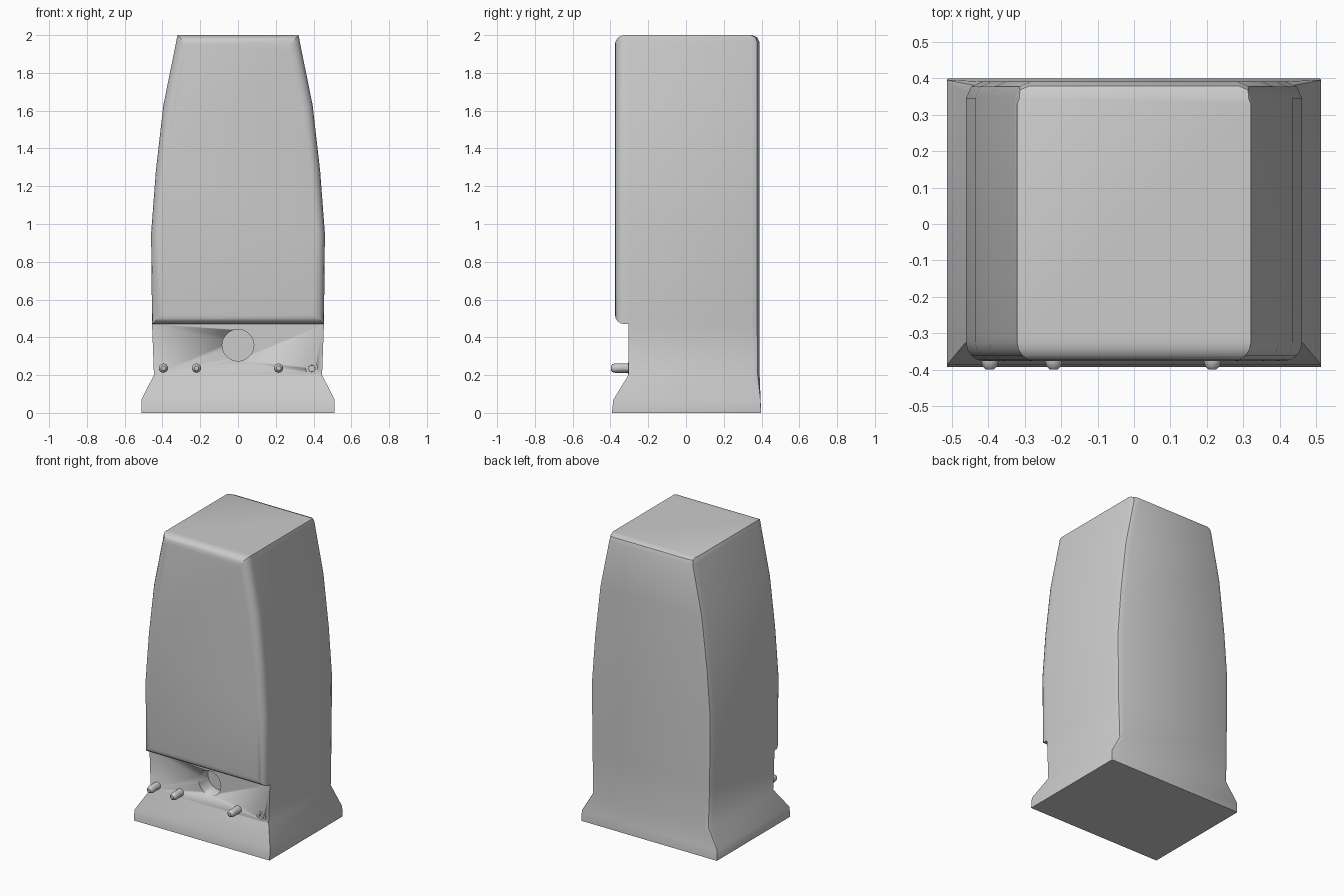
import bpy, bmesh, math
from mathutils import Vector

if "Cube" in bpy.data.objects:
    bpy.data.objects.remove(bpy.data.objects["Cube"])

# z, half width, front y, back y, back corner size
RINGS = [(0, .512, -.392, .398, .003), (.07, .512, -.385, .395, .004),
         (.2, .445, -.305, .39, .035), (.47, .455, -.305, .39, .045),
         (.95, .46, -.305, .39, .045), (1.28, .435, -.305, .39, .045),
         (1.63, .395, -.305, .39, .045), (1.96, .328, -.305, .39, .045),
         (1.988, .323, -.305, .378, .035), (2.0, .32, -.305, .35, .02)]
FIRST = 3  # grille starts at this ring


def finish(bm, name, angle=35):
    bmesh.ops.recalc_face_normals(bm, faces=bm.faces[:])
    mesh = bpy.data.meshes.new(name)
    bm.to_mesh(mesh)
    bm.free()
    ob = bpy.data.objects.new(name, mesh)
    bpy.context.collection.objects.link(ob)
    bpy.ops.object.select_all(action='DESELECT')
    ob.select_set(True)
    bpy.context.view_layer.objects.active = ob
    bpy.ops.object.shade_smooth_by_angle(angle=math.radians(angle))
    return ob


def lathe(name, x, z, profile, n):
    """Round part along y; profile is (radius, y)."""
    bm = bmesh.new()
    rows = [[bm.verts.new((x + r * math.sin(2 * math.pi * i / n), y,
                           z + r * math.cos(2 * math.pi * i / n)))
             for i in range(n)] for r, y in profile]
    for a, b in zip(rows, rows[1:]):
        for i in range(n):
            bm.faces.new((a[i], a[(i + 1) % n], b[(i + 1) % n], b[i]))
    bm.faces.new(rows[0])
    bm.faces.new(rows[-1])
    return finish(bm, name)


# Raised grille with a rounded front rim, open at the back
bm = bmesh.new()
side = [(w, z) for z, w, *_ in RINGS[FIRST:]]
outline = side + [(-w, z) for w, z in reversed(side)]
back = [bm.verts.new((x, -.305, z)) for x, z in outline]
front = [bm.verts.new((x, -.376, z)) for x, z in outline]
n = len(outline)
for i in range(n):
    j = (i + 1) % n
    bm.faces.new((back[i], back[j], front[j], front[i]))
# rounded rim: successive inset copies of the outline, scaled per axis
cz = (.47 + 2) / 2
prev = front
for v in front:
    v.co.y = -.325
for k in range(1, 5):
    a = k / 4 * math.pi / 2
    inset = .05 * (1 - math.cos(a))
    row = []
    for x, z in outline:
        nz = cz + (z - cz) * (1 - inset / .765)
        nx = math.copysign(abs(x) - inset, x)
        row.append(bm.verts.new((nx, -.325 - .051 * math.sin(a), nz)))
    for i in range(n):
        j = (i + 1) % n
        bm.faces.new((prev[i], prev[j], row[j], row[i]))
    prev = row
bm.faces.new(prev)

# Cabinet shell with flared foot, welded to the grille
rows = []
for z, w, yf, yb, c in RINGS:
    half = [(w, yf), (w, yb - c), (w - c * .3, yb - c * .3), (w - c, yb)]
    pts = half + [(-x, y) for x, y in reversed(half)]
    rows.append([bm.verts.new((x, y, z)) for x, y in pts])
for k, (a, b) in enumerate(zip(rows, rows[1:])):
    for i in range(8):
        if i == 7 and k >= FIRST:
            continue
        j = (i + 1) % 8
        bm.faces.new((a[i], a[j], b[j], b[i]))
bm.faces.new(rows[0])
bm.faces.new(rows[-1])
bmesh.ops.remove_doubles(bm, verts=bm.verts[:], dist=.0002)
cabinet = finish(bm, "speaker_cabinet")

# Dial recess and socket hole
for name, x, z, r, depth in (("dial_cutter", 0, .358, .084, .1),
                             ("socket_cutter", .39, .235, .031, .04)):
    cutter = lathe(name, x, z, [(r, -.35), (r, -.305 + depth)], 20)
    cutter.hide_render = True
    cutter.hide_set(True)
    cutter.display_type = 'WIRE'
    mod = cabinet.modifiers.new(name, 'BOOLEAN')
    mod.operation = 'DIFFERENCE'
    mod.solver = 'EXACT'
    mod.object = cutter

# Headphone socket
lathe("socket_ring", .39, .235, [(.032, -.29), (.032, -.307), (.018, -.307), (.016, -.27)], 16)

# Control pins
for i, x in enumerate((-.395, -.22, .215)):
    lathe(f"control_pin_{i + 1}", x, .237,
          [(.025, -.29), (.025, -.375), (.021, -.39), (.012, -.398)], 10)
